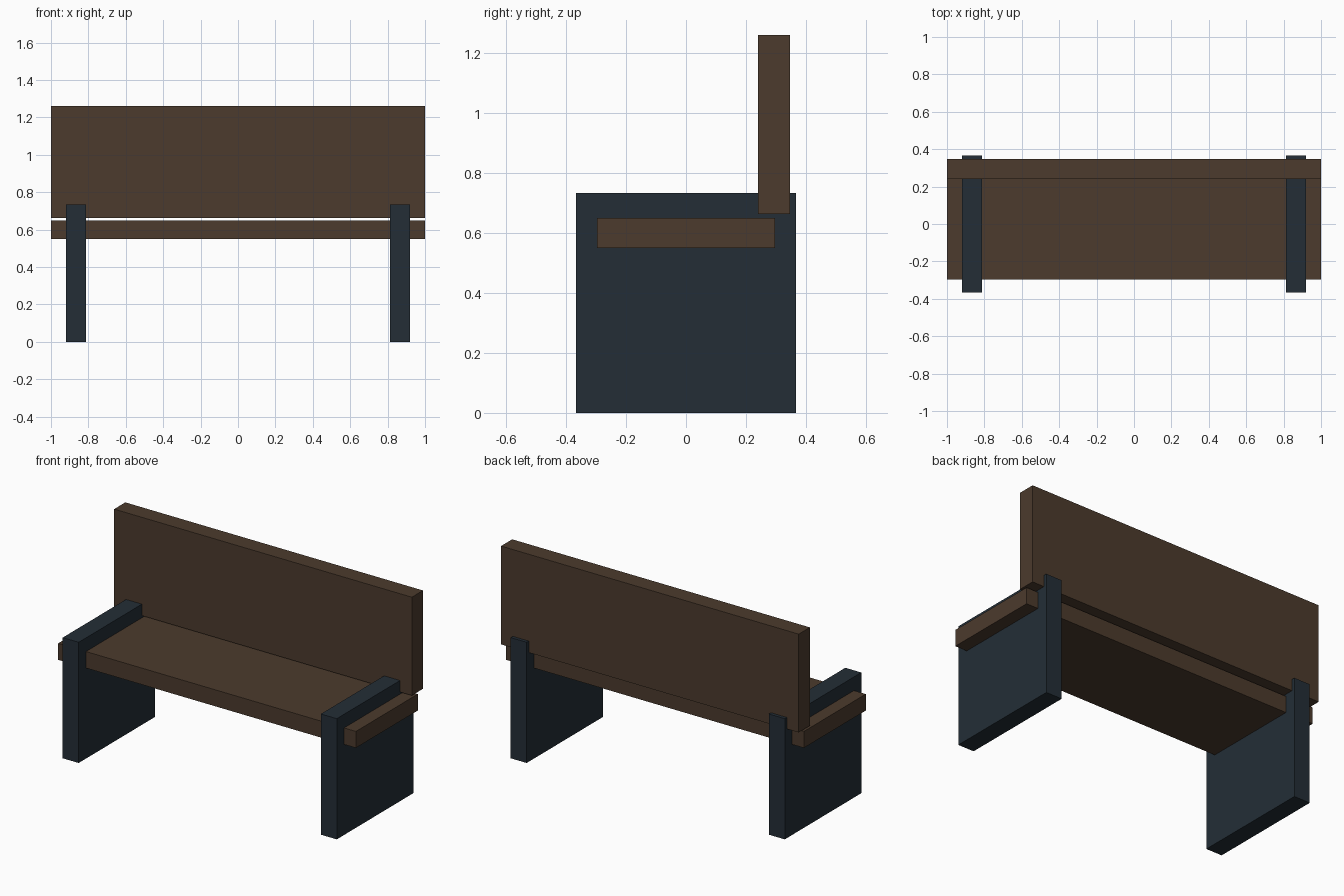
import bpy
import bmesh
from mathutils import Vector

if "Cube" in bpy.data.objects:
    bpy.data.objects.remove(bpy.data.objects["Cube"])


def material(name, rgb):
    m = bpy.data.materials.new(name)
    m.diffuse_color = (*rgb, 1.0)
    m.use_nodes = True
    m.node_tree.nodes["Principled BSDF"].inputs["Base Color"].default_value = m.diffuse_color
    return m


def box(name, lo, hi, mat):
    """Axis-aligned box between two corners."""
    lo, hi = Vector(lo), Vector(hi)
    bm = bmesh.new()
    bmesh.ops.create_cube(bm, size=1.0)
    bmesh.ops.scale(bm, vec=hi - lo, verts=bm.verts)
    mesh = bpy.data.meshes.new(name)
    bm.to_mesh(mesh)
    bm.free()
    mesh.materials.append(mat)
    ob = bpy.data.objects.new(name, mesh)
    ob.location = (lo + hi) / 2
    bpy.context.collection.objects.link(ob)
    return ob


wood = material("dark brown wood", (0.072, 0.043, 0.026))
metal = material("dark slate blue", (0.017, 0.027, 0.037))

# Seat plank and backrest, separated by a narrow gap
box("seat", (-1, -0.297, 0.55), (1, 0.297, 0.65), wood)
box("backrest", (-1, 0.24, 0.663), (1, 0.347, 1.26), wood)

# Side panels that serve as legs and low armrests
for side, x in (("left", -0.867), ("right", 0.867)):
    box(side + "_leg_panel", (x - 0.0535, -0.367, 0), (x + 0.0535, 0.367, 0.733), metal)
